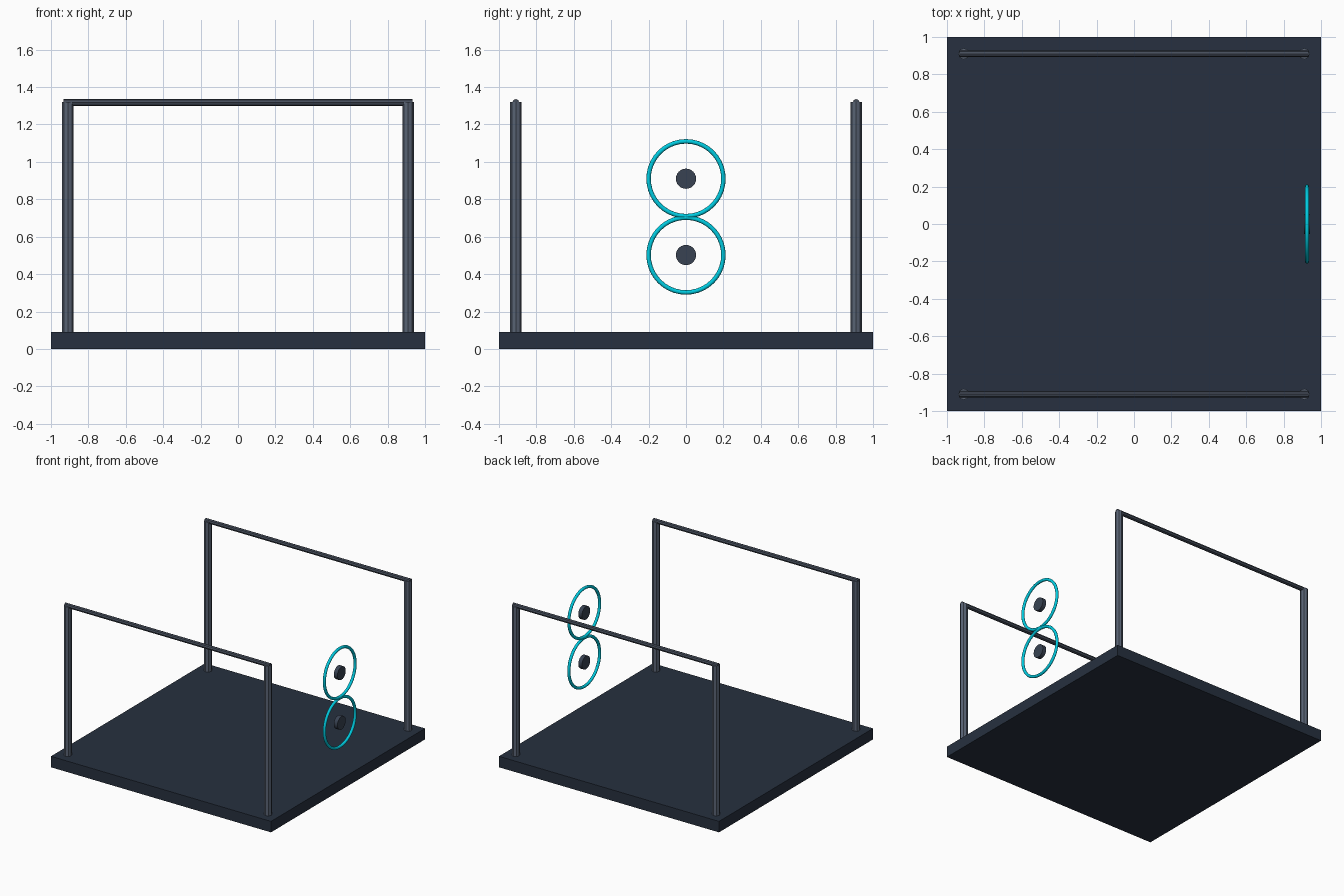
import bpy
from math import pi

if "Cube" in bpy.data.objects:
    bpy.data.objects.remove(bpy.data.objects["Cube"])


def material(name, rgb):
    m = bpy.data.materials.new(name)
    m.diffuse_color = (*rgb, 1)
    m.use_nodes = True
    m.node_tree.nodes["Principled BSDF"].inputs["Base Color"].default_value = m.diffuse_color
    return m


NAVY = material("navy", (0.02, 0.03, 0.05))
STEEL = material("steel", (0.10, 0.125, 0.175))
SLATE = material("slate", (0.06, 0.075, 0.105))
DARK = material("dark_hub", (0.04, 0.055, 0.085))
CYAN = material("cyan", (0.0, 0.6, 0.75))


def finish(name, mat, smooth=None):
    ob = bpy.context.object
    ob.name = name
    ob.data.materials.append(mat)
    if smooth:
        bpy.ops.object.shade_smooth_by_angle(angle=smooth)
    return ob


def rod(name, mat, radius, length, loc, along_x=False, sides=8, smooth=None):
    bpy.ops.mesh.primitive_cylinder_add(
        vertices=sides, radius=radius, depth=length, location=loc,
        rotation=(0, pi / 2 if along_x else 0, 0))
    return finish(name, mat, smooth)


# Base slab
bpy.ops.mesh.primitive_cube_add(size=1, location=(0, 0, 0.045))
bpy.context.object.scale = (2, 2, 0.09)
finish("base", NAVY)

# Corner posts and the top rail on each side
for y, side in ((-0.91, "front"), (0.91, "back")):
    for x, hand in ((-0.91, "left"), (0.91, "right")):
        rod(f"{side}_{hand}_post", STEEL, 0.03, 1.24, (x, y, 0.70))
    rod(f"{side}_rail", SLATE, 0.018, 1.865, (0, y, 1.318), along_x=True)

# Two fan rings with hubs, stacked on the right side
for z, level in ((0.502, "lower"), (0.91, "upper")):
    bpy.ops.mesh.primitive_torus_add(
        major_radius=0.2, minor_radius=0.012, major_segments=40,
        minor_segments=10, location=(0.925, 0, z), rotation=(0, pi / 2, 0))
    finish(f"{level}_fan_ring", CYAN, pi / 3)
    rod(f"{level}_fan_hub", DARK, 0.054, 0.033, (0.925, 0, z),
        along_x=True, sides=24, smooth=pi / 6)
